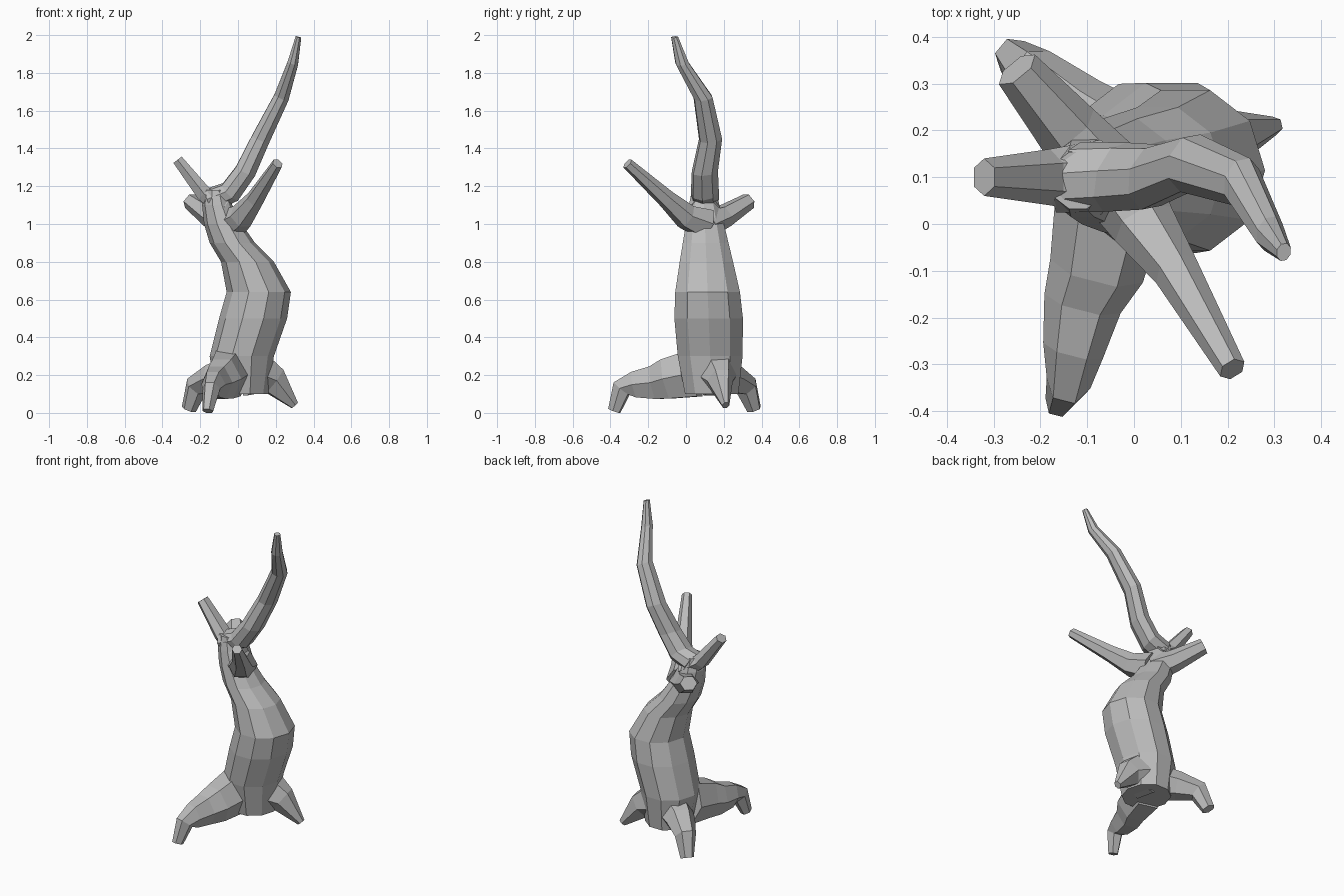
import bpy, bmesh, math
from mathutils import Vector

default_cube = bpy.data.objects.get("Cube")
if default_cube:
    bpy.data.objects.remove(default_cube, do_unlink=True)

bark = bpy.data.materials.new("grey_bark")
bark.use_nodes = True
bark.diffuse_color = (.5, .5, .5, 1)
bark.node_tree.nodes["Principled BSDF"].inputs["Base Color"].default_value = bark.diffuse_color


def oval(centre, across, along, sides):
    """Ring of points around a centre, spanned by two radius vectors."""
    angles = [math.tau * i / sides for i in range(sides)]
    return [centre + across * math.cos(a) + along * math.sin(a) for a in angles]


def loft(name, rings):
    """Skin a list of equal-sized rings of points and cap both ends."""
    bm = bmesh.new()
    loops = [[bm.verts.new(point) for point in ring] for ring in rings]
    for lower, upper in zip(loops, loops[1:]):
        for i in range(len(lower)):
            bm.faces.new((lower[i - 1], lower[i], upper[i], upper[i - 1]))
    bm.faces.new(reversed(loops[0]))
    bm.faces.new(loops[-1])
    bmesh.ops.recalc_face_normals(bm, faces=bm.faces)
    mesh = bpy.data.meshes.new(name)
    bm.to_mesh(mesh)
    bm.free()
    mesh.materials.append(bark)
    part = bpy.data.objects.new(name, mesh)
    bpy.context.collection.objects.link(part)


def limb(name, *path, base, tip, height=1, taper=1, sides=6):
    """Tube along a path, narrowing from the base radius to the tip radius."""
    points = [Vector(point) for point in path]
    last = len(points) - 1
    reach = points[last] - points[0]
    across = Vector((-reach.y, reach.x, 0)).normalized()
    rings = []
    for i, centre in enumerate(points):
        heading = points[min(i + 1, last)] - points[max(i - 1, 0)]
        along = heading.cross(across).normalized()
        radius = base + (tip - base) * (i / last) ** taper
        rings.append(oval(centre, across * radius, along * radius * height, sides))
    loft(name, rings)


def trunk_ring(x, z, radius):
    """Level ring; the trunk leans slightly forward as it rises."""
    centre = Vector((x, .14 - .04 * z, z))
    return oval(centre, Vector((radius, 0, 0)), Vector((0, radius * 1.06, 0)), sides=10)


# Twisting trunk
loft("trunk", [
    trunk_ring(x=.02, z=.1, radius=.14),
    trunk_ring(x=.02, z=.3, radius=.17),
    trunk_ring(x=.08, z=.5, radius=.18),
    trunk_ring(x=.11, z=.64, radius=.17),
    trunk_ring(x=.05, z=.8, radius=.14),
    trunk_ring(x=-.03, z=.9, radius=.12),
    trunk_ring(x=-.08, z=1, radius=.1),
    trunk_ring(x=-.11, z=1.1, radius=.08),
    trunk_ring(x=-.12, z=1.18, radius=.06),
])

# Tall main branch, thick for most of its length
limb("main_branch", (-.14, .1, 1.13), (-.04, .1, 1.17), (.04, .1, 1.28), (.12, .13, 1.45),
     (.23, .09, 1.67), (.29, -.02, 1.85), (.32, -.06, 1.99),
     base=.08, tip=.02, height=.8, taper=2, sides=8)

# Short broken branches
limb("right_branch", (-.07, .1, 1.09), (-.18, .1, 1.16), (-.32, .1, 1.34),
     base=.08, tip=.04, height=.8)
limb("front_branch", (-.04, .1, 1), (.02, 0, 1.04), (.09, -.1, 1.13), (.21, -.31, 1.32),
     base=.09, tip=.03)
limb("back_branch", (-.06, .1, 1), (-.14, .2, 1.04), (-.25, .33, 1.12),
     base=.09, tip=.05, height=.9)

# Spreading roots
limb("front_root", (-.05, .05, .21), (-.08, -.1, .18), (-.11, -.17, .16),
     (-.13, -.27, .15), (-.14, -.34, .13), (-.16, -.38, .01),
     base=.12, tip=.03, height=1.2)
limb("left_root", (.08, .16, .21), (.19, .18, .17), (.3, .21, .04),
     base=.12, tip=.02, height=1.2)
limb("back_root", (-.02, .16, .2), (-.13, .24, .18), (-.22, .32, .14), (-.26, .36, .02),
     base=.11, tip=.04)
